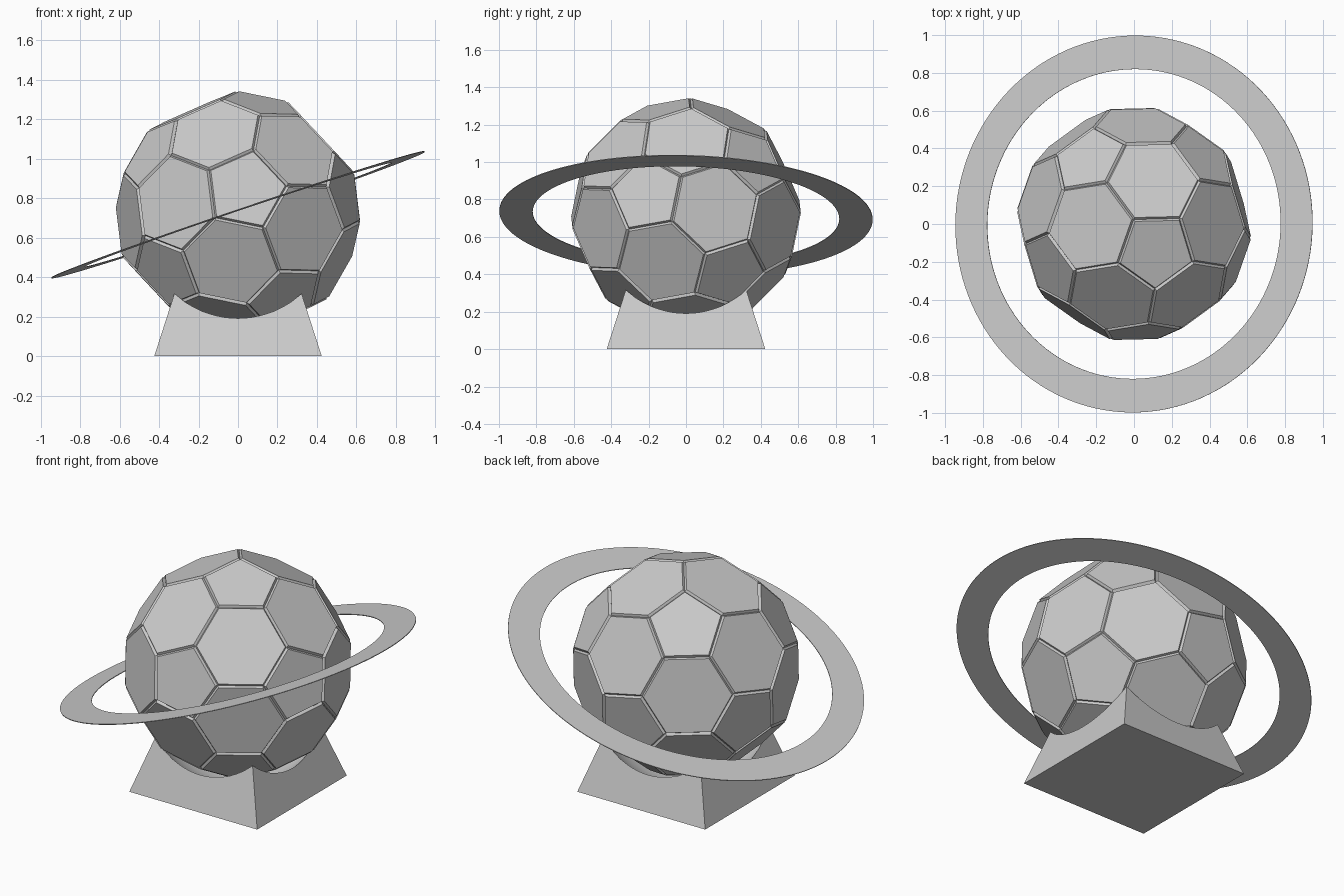
import bpy, bmesh
from math import sin, cos, pi, radians, sqrt, tan
from mathutils import Vector

if "Cube" in bpy.data.objects:
    bpy.data.objects.remove(bpy.data.objects["Cube"])


def add_object(name, bm):
    mesh = bpy.data.meshes.new(name)
    bmesh.ops.recalc_face_normals(bm, faces=bm.faces[:])
    bm.to_mesh(mesh)
    bm.free()
    obj = bpy.data.objects.new(name, mesh)
    bpy.context.collection.objects.link(obj)
    return obj


# Panelled ball: truncated icosahedron, one pentagon facing "axis", a corner near the top
RADIUS, CENTRE_Z = 0.628, 0.718
axis = Vector((0.20, -0.241, 0.95)).normalized()
top = Vector((0.0, 0.035, 1.0))
e1 = (top - axis * top.dot(axis)).normalized()
e2 = axis.cross(e1)
upper = [axis] + [axis / sqrt(5) + (e1 * cos(k * 2 * pi / 5) + e2 * sin(k * 2 * pi / 5)) * 2 / sqrt(5)
                  for k in range(5)]
ico = upper + [-v for v in upper]
bm = bmesh.new()
for a in ico:
    for b in ico:
        if 0.1 < (a - b).length < 1.2:
            bm.verts.new((a * 2 + b).normalized() * RADIUS)
bmesh.ops.convex_hull(bm, input=bm.verts[:])
bmesh.ops.dissolve_limit(bm, angle_limit=radians(3), verts=bm.verts[:], edges=bm.edges[:])

# Grooves between the panels
seams = bm.verts[:]
bmesh.ops.inset_individual(bm, faces=bm.faces[:], thickness=0.011, use_even_offset=True)
for v in seams:
    v.co *= 0.975
ball = add_object("panelled_ball", bm)
ball.location.z = CENTRE_Z

# Flat tilted ring
N, OUTER, INNER, HALF = 128, 0.998, 0.82, 0.002
bm = bmesh.new()
loops = []
for r, z in ((OUTER, -HALF), (OUTER, HALF), (INNER, HALF), (INNER, -HALF)):
    loops.append([bm.verts.new((r * cos(2 * pi * i / N), r * sin(2 * pi * i / N), z)) for i in range(N)])
for j in range(4):
    p, q = loops[j], loops[(j + 1) % 4]
    for i in range(N):
        k = (i + 1) % N
        bm.faces.new((p[i], p[k], q[k], q[i]))
ring = add_object("ring", bm)
ring.location.z = 0.716
ring.rotation_euler = (radians(-1.4), radians(-18.7), 0)

# Pedestal: square tapered block with a round socket
HEIGHT = 0.45
bm = bmesh.new()
bmesh.ops.create_cube(bm, size=2)
for v in bm.verts:
    z = HEIGHT if v.co.z > 0 else 0.0
    half = 0.424 - 0.322 * z
    v.co = (v.co.x * half, v.co.y * half, z)
pedestal = add_object("pedestal", bm)

bm = bmesh.new()
bmesh.ops.create_uvsphere(bm, u_segments=64, v_segments=32, radius=0.515)
cutter = add_object("socket_cutter", bm)
cutter.location.z = 0.557
cutter.hide_render = True
mod = pedestal.modifiers.new("socket", 'BOOLEAN')
mod.operation = 'DIFFERENCE'
mod.solver = 'EXACT'
mod.object = cutter
bpy.context.view_layer.update()
bpy.context.view_layer.objects.active = pedestal
pedestal.select_set(True)
bpy.ops.object.modifier_apply(modifier=mod.name)
bpy.data.objects.remove(cutter)

# Smooth the ring rim and socket, keep sharp edges
ring.select_set(True)
bpy.ops.object.shade_smooth_by_angle(angle=radians(25))
